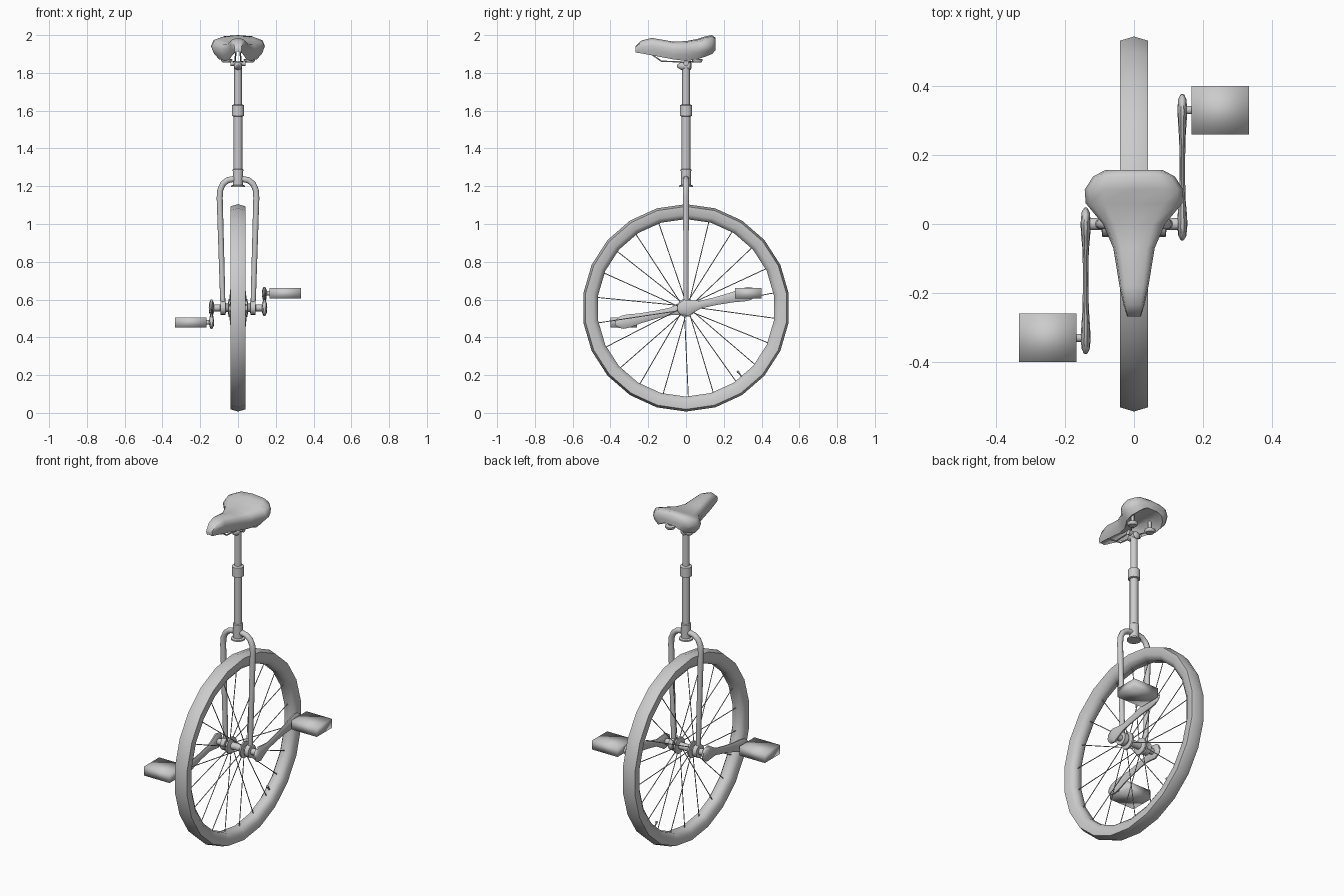
import bpy, bmesh, math
from mathutils import Vector

cube = bpy.data.objects.get("Cube")
if cube:
    bpy.data.objects.remove(cube, do_unlink=True)

grey = bpy.data.materials.new("plain grey")
grey.use_nodes = True
grey.diffuse_color = (0.6, 0.6, 0.6, 1)
grey.node_tree.nodes["Principled BSDF"].inputs["Base Color"].default_value = (0.6, 0.6, 0.6, 1)

HUB = Vector((0, 0, 0.556))


def finish(name, bm, angle=50):
    bmesh.ops.recalc_face_normals(bm, faces=bm.faces)
    me = bpy.data.meshes.new(name)
    bm.to_mesh(me)
    bm.free()
    me.materials.append(grey)
    ob = bpy.data.objects.new(name, me)
    bpy.context.collection.objects.link(ob)
    bpy.ops.object.select_all(action='DESELECT')
    ob.select_set(True)
    bpy.context.view_layer.objects.active = ob
    bpy.ops.object.shade_smooth_by_angle(angle=math.radians(angle))
    return ob


def loft(bm, rings, loop=False):
    """Skin equal-sized rings of points; cap the ends unless looped."""
    vs = [[bm.verts.new(p) for p in r] for r in rings]
    n, m = len(vs), len(vs[0])
    for i in range(n if loop else n - 1):
        a, b = vs[i], vs[(i + 1) % n]
        for j in range(m):
            k = (j + 1) % m
            bm.faces.new((a[j], a[k], b[k], b[j]))
    if not loop:
        bm.faces.new(vs[0])
        bm.faces.new(vs[-1])


def sweep(bm, path, radii, sides=10):
    """Round tube through the points of a path, one radius per point."""
    path = [Vector(p) for p in path]
    rings = []
    for i, p in enumerate(path):
        t = (path[min(i + 1, len(path) - 1)] - path[max(i - 1, 0)]).normalized()
        ref = Vector((0, 1, 0)) if abs(t.y) < 0.9 else Vector((0, 0, 1))
        u = t.cross(ref).normalized()
        v = t.cross(u)
        rings.append([p + radii[i] * (u * math.cos(a) + v * math.sin(a))
                      for a in (2 * math.pi * k / sides for k in range(sides))])
    loft(bm, rings)


def turned(bm, axis, base, profile, sides=16):
    """Stack of (distance, radius) rings along a straight axis."""
    axis, base = Vector(axis), Vector(base)
    ref = Vector((0, 1, 0)) if abs(axis.y) < 0.9 else Vector((0, 0, 1))
    u = axis.cross(ref).normalized()
    v = axis.cross(u)
    loft(bm, [[base + axis * d + r * (u * math.cos(a) + v * math.sin(a))
               for a in (2 * math.pi * k / sides for k in range(sides))]
              for d, r in profile])


def wheel_point(x, r, a):
    return HUB + Vector((x, r * math.sin(a), r * math.cos(a)))


# Tyre: cross-section turned in 22 steps round the hub
section = [(0, 0.549), (0.04, 0.537), (0.04, 0.495), (0.022, 0.47),
           (-0.022, 0.47), (-0.04, 0.495), (-0.04, 0.537)]
STEPS = 22
bm = bmesh.new()
loft(bm, [[wheel_point(x, r, 2 * math.pi * k / STEPS) for x, r in section]
          for k in range(STEPS)], loop=True)
finish("tyre", bm, 60)

# Spokes, alternating between the two hub flanges
bm = bmesh.new()
for k in range(STEPS):
    a = 2 * math.pi * k / STEPS - 0.026
    side = 1 if k % 2 else -1
    sweep(bm, [wheel_point(side * 0.045, 0.035, a + side * 0.25),
               wheel_point(0, 0.475, a)], [0.0025, 0.0025], 5)
finish("spokes", bm)

# Valve on the inner rim
bm = bmesh.new()
sweep(bm, [wheel_point(0, r, 2.46) for r in (0.475, 0.445, 0.44, 0.43)],
      [0.004, 0.004, 0.007, 0.007], 6)
finish("valve", bm)

# Hub with flanges, bearings and axle, symmetric in x
half = [(0.035, 0.02), (0.04, 0.048), (0.05, 0.048), (0.053, 0.022), (0.064, 0.022),
        (0.066, 0.037), (0.092, 0.037), (0.094, 0.018), (0.13, 0.018)]
bm = bmesh.new()
turned(bm, (1, 0, 0), HUB, [(-d, r) for d, r in reversed(half)] + half)
finish("hub", bm, 40)

# Cranks and pedals, opposite each other
ang = math.atan2(0.075, 0.33)
stations = [(-0.046, 0.014, 0.006), (-0.034, 0.034, 0.012), (0, 0.047, 0.015),
            (0.035, 0.034, 0.013), (0.08, 0.021, 0.009), (0.16, 0.022, 0.008),
            (0.25, 0.028, 0.009), (0.31, 0.037, 0.013), (0.345, 0.037, 0.014),
            (0.37, 0.026, 0.012), (0.384, 0.01, 0.006)]
for s, side in ((1, "left"), (-1, "right")):
    along = Vector((0, math.cos(ang), math.sin(ang))) * s
    across = Vector((0, -math.sin(ang), math.cos(ang)))
    bm = bmesh.new()
    loft(bm, [[HUB + Vector((s * 0.14 + t * math.cos(a), 0, 0)) + along * d
               + across * (w * math.sin(a))
               for a in (2 * math.pi * k / 10 for k in range(10))]
              for d, w, t in stations])
    finish(side + "_crank", bm)

    c = HUB + Vector((0, s * 0.33, s * 0.077))
    bm = bmesh.new()
    turned(bm, (s, 0, 0), c, [(0.14, 0.012), (0.175, 0.012)], 10)
    finish(side + "_pedal_axle", bm)

    bm = bmesh.new()
    loft(bm, [[c + Vector((s * x, dy, dz)) for dy, dz in
               ((-0.07, -0.027), (0.07, -0.027), (0.07, 0.027), (-0.07, 0.027))]
              for x in (0.167, 0.333)])
    finish(side + "_pedal", bm, 120)

# Fork: two bent legs
leg = [(0.08, 0.575), (0.082, 0.64), (0.097, 1.14), (0.094, 1.18),
       (0.08, 1.212), (0.055, 1.232), (0.015, 1.24)]
for s, side in ((1, "left"), (-1, "right")):
    bm = bmesh.new()
    sweep(bm, [(s * x, 0, z) for x, z in leg],
          [0.013, 0.014, 0.016, 0.016, 0.016, 0.016, 0.016])
    finish(side + "_fork_leg", bm)

# Seat tube, collars and post
bm = bmesh.new()
turned(bm, (0, 0, 1), (0, 0, 0),
       [(1.195, 0.038), (1.203, 0.038), (1.207, 0.026), (1.288, 0.028), (1.292, 0.023),
        (1.57, 0.023)])
finish("frame_tube", bm, 40)
bm = bmesh.new()
turned(bm, (0, 0, 1), (0, 0, 0),
       [(1.57, 0.025), (1.573, 0.033), (1.628, 0.033), (1.633, 0.025)])
finish("post_clamp", bm, 40)
bm = bmesh.new()
turned(bm, (0, 0, 1), (0, 0, 0), [(1.62, 0.02), (1.85, 0.02)])
finish("seat_post", bm, 40)

# Saddle clamp, rails and rear mounts
bm = bmesh.new()
turned(bm, (0, 1, 0), (0, 0, 1.837), [(-0.048, 0.006), (-0.04, 0.012), (-0.025, 0.022),
                                     (0.022, 0.022), (0.03, 0.012)], 12)
turned(bm, (1, 0, 0), (0, 0, 1.85), [(-0.04, 0.014), (0.04, 0.014)], 10)
finish("saddle_clamp", bm, 40)
for s, side in ((1, "left"), (-1, "right")):
    bm = bmesh.new()
    sweep(bm, [(s * 0.012, -0.2, 1.91), (s * 0.015, -0.13, 1.862), (s * 0.025, 0, 1.857),
               (s * 0.06, 0.07, 1.862)], [0.004] * 4, 6)
    finish(side + "_saddle_rail", bm)
    bm = bmesh.new()
    turned(bm, (0, 0, 1), (s * 0.06, 0.06, 0),
           [(1.855, 0.022), (1.865, 0.03), (1.872, 0.03), (1.875, 0.009), (1.925, 0.009)], 10)
    finish(side + "_saddle_mount", bm, 40)

# Saddle: (y, half width, top, widest height, bottom edge, hollow underside)
saddle = [(-0.268, 0.02, 1.94, 1.925, 1.908, 1.912),
          (-0.235, 0.03, 1.972, 1.94, 1.903, 1.912),
          (-0.18, 0.042, 1.985, 1.943, 1.893, 1.915),
          (-0.07, 0.06, 1.966, 1.925, 1.872, 1.918),
          (0.0, 0.09, 1.968, 1.925, 1.863, 1.92),
          (0.06, 0.14, 1.98, 1.937, 1.872, 1.925),
          (0.1, 0.143, 1.993, 1.942, 1.885, 1.927),
          (0.138, 0.118, 2.0, 1.945, 1.9, 1.93),
          (0.157, 0.082, 1.985, 1.95, 1.92, 1.932)]
bm = bmesh.new()
rings = []
for y, w, top, mid, bot, under in saddle:
    side = [(0.62 * w, top - 0.006), (0.9 * w, (top + mid) / 2 + 0.006), (w, mid),
            (0.92 * w, (mid + bot) / 2), (0.72 * w, bot), (0.4 * w, under)]
    rings.append([(0, y, top)] + [(x, y, z) for x, z in side] + [(0, y, under)]
                 + [(-x, y, z) for x, z in reversed(side)])
loft(bm, rings)
finish("saddle", bm, 60)
